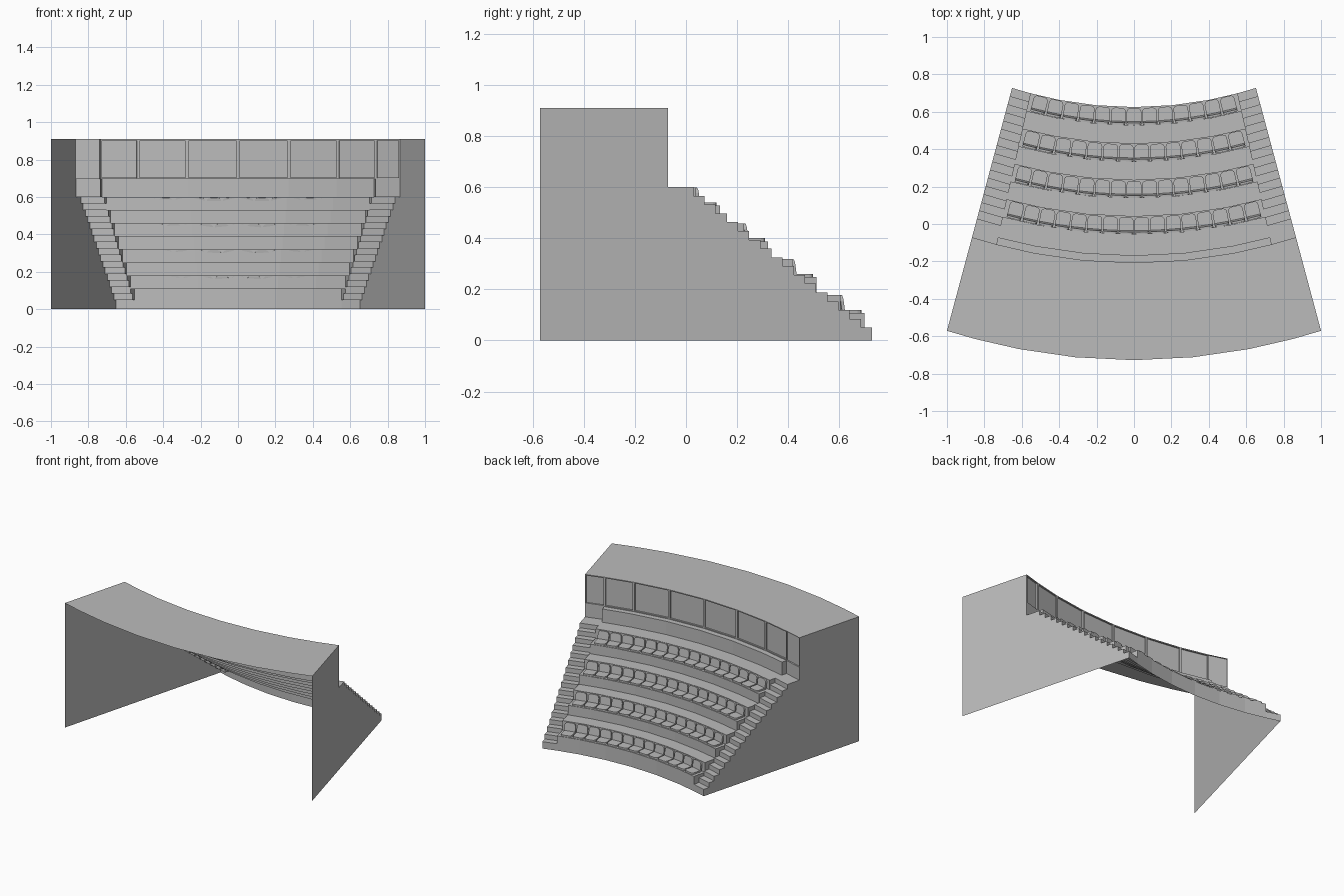
import bpy, bmesh, math
from mathutils import Matrix, Vector

cube = bpy.data.objects.get("Cube")
if cube:
    bpy.data.objects.remove(cube)

grey = bpy.data.materials.new("concrete_grey")
grey.use_nodes = True
colour = (0.5, 0.5, 0.5, 1)
grey.diffuse_color = colour
grey.node_tree.nodes["Principled BSDF"].inputs["Base Color"].default_value = colour

# Plan layout: u runs across (-1 to 1), w is the half width at that depth
AISLE = 0.85
INNER = [-AISLE, -0.615, -0.315, 0, 0.315, 0.615, AISLE]
ALL = [-1] + INNER + [1]
FRONT, WALL, BACK = 0.652, 0.866, 1.0
LANDING, SILL, TOP = 0.6, 0.695, 0.91
ROWS, ROW_RUN, BENCH_RUN, RISE = 4, 0.05, 0.025, 0.07
BENCH_Z = 0.108


def place(u, w, z):
    return Vector((u * w, 3.16 - 3.731 * w - 0.157 * w * (1 - u * u), z))


def add_object(name, mesh):
    obj = bpy.data.objects.new(name, mesh)
    bpy.context.collection.objects.link(obj)
    return obj


def finish(name, bm):
    bmesh.ops.remove_doubles(bm, verts=bm.verts, dist=0.00005)
    mesh = bpy.data.meshes.new(name)
    bm.to_mesh(mesh)
    bm.free()
    mesh.materials.append(grey)
    return mesh


def face(bm, points):
    return bm.faces.new([bm.verts.new(p) for p in points])


def sweep(bm, profile, us):
    """Carry a (w, z) profile across the curve as open sheet faces."""
    made = []
    for a, b in zip(us, us[1:]):
        for p, q in zip(profile, profile[1:]):
            made.append(face(bm, [place(b, *p), place(a, *p),
                                  place(a, *q), place(b, *q)]))
    return made


def stairs(treads, end):
    """Turn (start w, height) treads into a stepped outline."""
    line, z = [], 0
    for w, height in treads:
        line += [(w, z), (w, height)]
        z = height
    return line + [(end, z)]


def height_at(treads, w):
    return [z for start, z in treads if start <= w][-1]


# Seating terraces: bench, then walkway behind it, for every row
terrace = []
for r in range(ROWS):
    w, z = FRONT + ROW_RUN * r, BENCH_Z + 2 * RISE * r
    terrace += [(w, z), (w + BENCH_RUN, min(z + RISE, LANDING))]
terrace.append((WALL - 0.01, SILL))
bm = bmesh.new()
sweep(bm, stairs(terrace, WALL), INNER)
add_object("seating_terraces", finish("seating_terraces", bm))

# Aisle steps and side walls
STEPS = 16
aisle = [(FRONT + 0.0117 * i, 0.05 + (LANDING - 0.05) * i / STEPS)
         for i in range(STEPS + 1)]
aisle_line = stairs(aisle, WALL)
breaks = sorted({w for w, z in terrace + aisle} | {WALL})
for side, name in ((1, "left"), (-1, "right")):
    bm = bmesh.new()
    sweep(bm, aisle_line, sorted([side * AISLE, side]))
    add_object(name + "_aisle_steps", finish(name + "_aisle_steps", bm))

    bm = bmesh.new()
    outline = aisle_line + [(WALL, TOP), (BACK, TOP), (BACK, 0)]
    face(bm, [place(side, w, z) for w, z in outline[::side]])
    add_object(name + "_side_wall", finish(name + "_side_wall", bm))

    # Cheeks closing the gap between aisle and terraces
    bm = bmesh.new()
    for a, b in zip(breaks, breaks[1:]):
        mid = (a + b) / 2
        low, high = sorted([height_at(aisle, mid), height_at(terrace, mid)])
        if high - low > 0.0005:
            loop = [(a, low), (a, high), (b, high), (b, low)]
            face(bm, [place(side * AISLE, *p) for p in loop[::side]])
    add_object(name + "_aisle_cheek", finish(name + "_aisle_cheek", bm))

# Rear wall with recessed windows, and plain wall above each aisle landing
bm = bmesh.new()
panes = sweep(bm, [(WALL, SILL), (WALL, TOP)], ALL)
for pane in panes:
    bmesh.ops.inset_individual(bm, faces=[pane], thickness=0.01, depth=0)
    bmesh.ops.inset_individual(bm, faces=[pane], thickness=0.0005, depth=-0.01)
for us in ([-1, -AISLE], [AISLE, 1]):
    sweep(bm, [(WALL, LANDING), (WALL, SILL)], us)
add_object("window_wall", finish("window_wall", bm))

# Roof sheet
bm = bmesh.new()
sweep(bm, [(WALL, TOP), (BACK, TOP)], ALL)
add_object("roof", finish("roof", bm))


# Seat: rounded pan and rounded backrest sharing one mesh
def rounded_slab(bm, width, length, thick, matrix):
    radius = 0.02
    points = [(-width / 2, 0), (width / 2, 0)]
    for side, angles in ((1, (0, 30, 60, 90)), (-1, (90, 60, 30, 0))):
        for a in map(math.radians, angles):
            points.append((side * (width / 2 - radius + radius * math.cos(a)),
                           length - radius + radius * math.sin(a)))
    base = face(bm, [matrix @ Vector((x, y, 0)) for x, y in points])
    result = bmesh.ops.extrude_face_region(bm, geom=[base], use_keep_orig=True)
    moved = [v for v in result["geom"] if isinstance(v, bmesh.types.BMVert)]
    shift = matrix.to_3x3() @ Vector((0, 0, thick))
    bmesh.ops.translate(bm, verts=moved, vec=shift)


bm = bmesh.new()
rounded_slab(bm, 0.078, 0.078, 0.012, Matrix.Translation((0, 0.014, 0)))
tilt = Matrix.Translation((0, 0.022, 0.002)) @ Matrix.Rotation(math.radians(98), 4, "X")
rounded_slab(bm, 0.078, 0.068, 0.012, tilt)
bmesh.ops.recalc_face_normals(bm, faces=bm.faces)
seat_mesh = finish("seat", bm)

PITCH = 0.0845
for r in range(ROWS):
    count = 13 + r
    w = FRONT + ROW_RUN * r + BENCH_RUN
    for i in range(count):
        u = (i - (count - 1) / 2) * PITCH / (w - BENCH_RUN)
        seat = add_object(f"seat_row_{r + 1}_{i + 1}", seat_mesh)
        seat.location = place(u, w, BENCH_Z + 2 * RISE * r)
        seat.location.x = u * (w - BENCH_RUN / 2)
        seat.rotation_euler.z = math.atan(0.314 * u)
